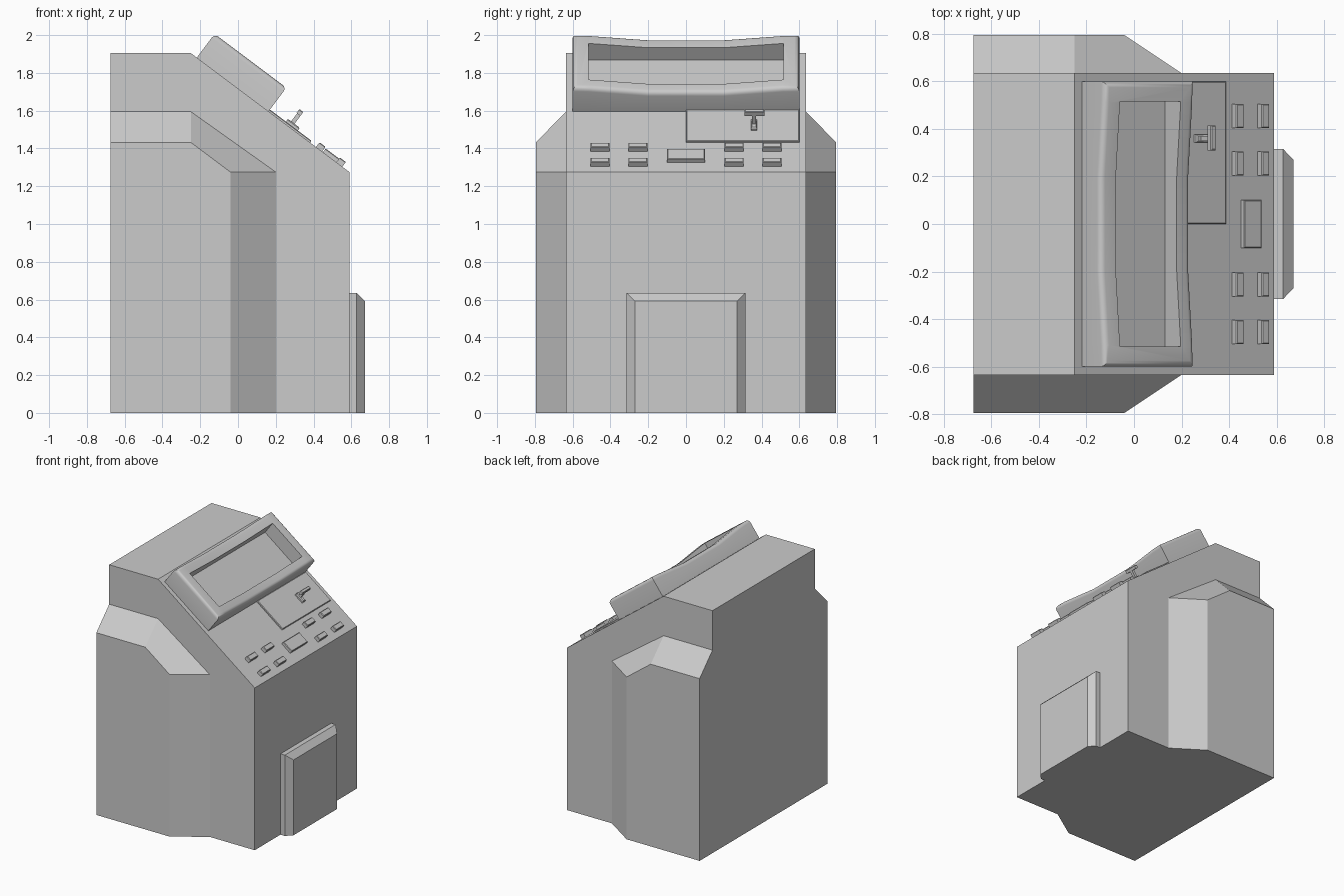
import bpy, bmesh
from mathutils import Matrix

if "Cube" in bpy.data.objects:
    bpy.data.objects.remove(bpy.data.objects["Cube"])

# Sloped console frame: local x runs down the slope, y across, z out of it
PANEL = Matrix(((0.8, 0, 0.6, -0.25), (0, 1, 0, 0), (-0.6, 0, 0.8, 1.905), (0, 0, 0, 1)))


def finish(name, bm, matrix=None):
    bmesh.ops.recalc_face_normals(bm, faces=bm.faces)
    if matrix:
        bm.transform(matrix)
    mesh = bpy.data.meshes.new(name)
    bm.to_mesh(mesh)
    bm.free()
    ob = bpy.data.objects.new(name, mesh)
    bpy.context.collection.objects.link(ob)
    return ob


def loft(rings):
    """Closed solid through rings with equal point counts."""
    bm = bmesh.new()
    vs = [[bm.verts.new(p) for p in ring] for ring in rings]
    n = len(rings[0])
    for a, b in zip(vs, vs[1:]):
        for i in range(n):
            j = (i + 1) % n
            bm.faces.new((a[i], a[j], b[j], b[i]))
    bm.faces.new(vs[0])
    bm.faces.new(vs[-1])
    return bm


def panel_box(name, s, y, n, bevel=0.0):
    """Box given by ranges in the console frame."""
    bm = loft([[(s[0], v, n[0]), (s[1], v, n[0]), (s[1], v, n[1]), (s[0], v, n[1])] for v in y])
    if bevel:
        edges = [e for e in bm.edges if all(v.co.z > n[1] - 1e-5 for v in e.verts)]
        bmesh.ops.bevel(bm, geom=edges, offset=bevel, segments=1, affect='EDGES')
    return finish(name, bm, PANEL)


# Main cabinet
profile = [(-0.675, 0), (0.59, 0), (0.59, 1.275), (-0.25, 1.905), (-0.675, 1.905)]
finish("cabinet", loft([[(x, y, z) for x, z in profile] for y in (-0.635, 0.635)]))

# Side bulges with chamfered top and front
inner = [(-0.675, 0), (0.2, 0), (0.2, 1.275), (-0.25, 1.595), (-0.675, 1.595)]
outer = [(-0.675, 0), (-0.04, 0), (-0.04, 1.275), (-0.25, 1.432), (-0.675, 1.432)]
for side, sg in (("left", -1), ("right", 1)):
    finish("side_bulge_" + side, loft([[(x, sg * 0.635, z) for x, z in inner],
                                       [(x, sg * 0.795, z) for x, z in outer]]))

# Lower access door with chamfered rim
door = [(0.585, 0.315, 0.635), (0.628, 0.315, 0.635), (0.672, 0.27, 0.592)]
finish("access_door", loft([[(x, -w, 0), (x, w, 0), (x, w, h), (x, -w, h)] for x, w, h in door]))

# Screen housing, dished towards the middle, with rounded front edges
sections = [(-0.6, 0.157), (-0.51, 0.155), (-0.2, 0.127), (0.2, 0.127), (0.51, 0.155), (0.6, 0.157)]
bm = loft([[(0.04, y, 0), (0.515, y, 0), (0.515, y, n), (0.04, y, n)] for y, n in sections])
rim = [e for e in bm.edges if all(v.co.z > 0.1 for v in e.verts)
       and (abs(e.verts[0].co.x - e.verts[1].co.x) < 1e-4
            or all(abs(v.co.y) > 0.59 for v in e.verts))]
bmesh.ops.bevel(bm, geom=rim, offset=0.025, segments=4, profile=0.5, affect='EDGES')
housing = finish("screen_housing", bm, PANEL)

# Screen recess cut
cutter = panel_box("screen_cutter", (0.122, 0.442), (-0.515, 0.515), (0.045, 0.3))
cut = housing.modifiers.new("recess", 'BOOLEAN')
cut.operation = 'DIFFERENCE'
cut.object = cutter
cut.solver = 'EXACT'
bpy.context.view_layer.objects.active = housing
housing.select_set(True)
bpy.ops.object.modifier_apply(modifier="recess")
bpy.data.objects.remove(cutter)
bpy.ops.object.shade_smooth_by_angle(angle=0.52)

# Control plate and T-handled lever
panel_box("control_plate", (0.515, 0.79), (0.0, 0.6), (-0.01, 0.012), 0.004)
panel_box("lever_base", (0.62, 0.7), (0.343, 0.377), (0.0, 0.03), 0.006)
panel_box("lever_stem", (0.642, 0.664), (0.349, 0.371), (0.02, 0.09))
panel_box("lever_handle", (0.638, 0.664), (0.31, 0.415), (0.082, 0.108), 0.005)

# Push buttons in two rows, and the wide centre key
for row, s in enumerate((0.849, 0.983)):
    for col, y in enumerate((-0.455, -0.255, 0.255, 0.455)):
        panel_box(f"button_{row}_{col}", (s - 0.02, s + 0.02), (y - 0.05, y + 0.05), (-0.005, 0.031), 0.004)
panel_box("centre_key", (0.875, 0.967), (-0.1, 0.1), (-0.005, 0.024), 0.004)
